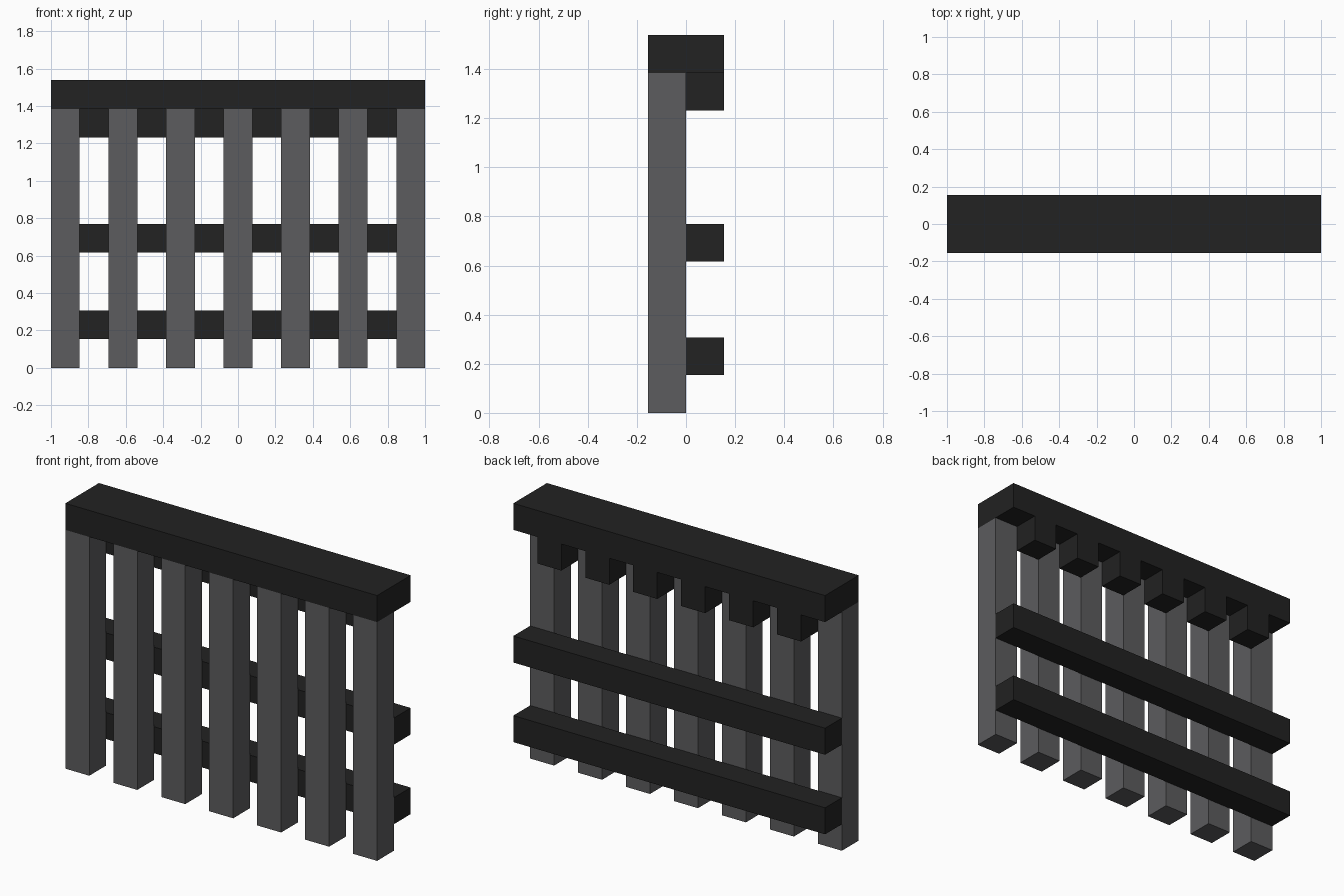
import bpy
import bmesh
from mathutils import Matrix, Vector

if "Cube" in bpy.data.objects:
    bpy.data.objects.remove(bpy.data.objects["Cube"])

U = 2 / 13  # one grid module: the model is 13 modules wide, 10 high


def material(name, color):
    m = bpy.data.materials.new(name)
    m.diffuse_color = (*color, 1)
    m.use_nodes = True
    m.node_tree.nodes["Principled BSDF"].inputs["Base Color"].default_value = m.diffuse_color
    return m


grey = material("grey", (0.107, 0.107, 0.112))
black = material("black", (0.016, 0.016, 0.016))


def box(name, lo, hi, mat):
    """Box between two corners given in modules."""
    lo, hi = Vector(lo) * U, Vector(hi) * U
    bm = bmesh.new()
    bmesh.ops.create_cube(bm, size=1, matrix=Matrix.Translation((lo + hi) / 2)
                          @ Matrix.Diagonal((*(hi - lo), 1)))
    mesh = bpy.data.meshes.new(name)
    bm.to_mesh(mesh)
    bm.free()
    mesh.materials.append(mat)
    obj = bpy.data.objects.new(name, mesh)
    bpy.context.collection.objects.link(obj)
    return obj


# Seven upright slats along the front
for i in range(7):
    x = -6.5 + 2 * i
    box(f"slat_{i + 1}", (x, -1, 0), (x + 1, 0, 9), grey)

# Cap beam over the slats
box("cap_beam", (-6.5, -1, 9), (6.5, 1, 10), black)

# Blocks hanging under the back of the cap, one per gap
for i in range(6):
    x = -5.5 + 2 * i
    box(f"cap_block_{i + 1}", (x, 0, 8), (x + 1, 1, 9), black)

# Two rails behind the slats
for name, z in (("lower_rail", 1), ("middle_rail", 4)):
    box(name, (-6.5, 0, z), (6.5, 1, z + 1), black)
